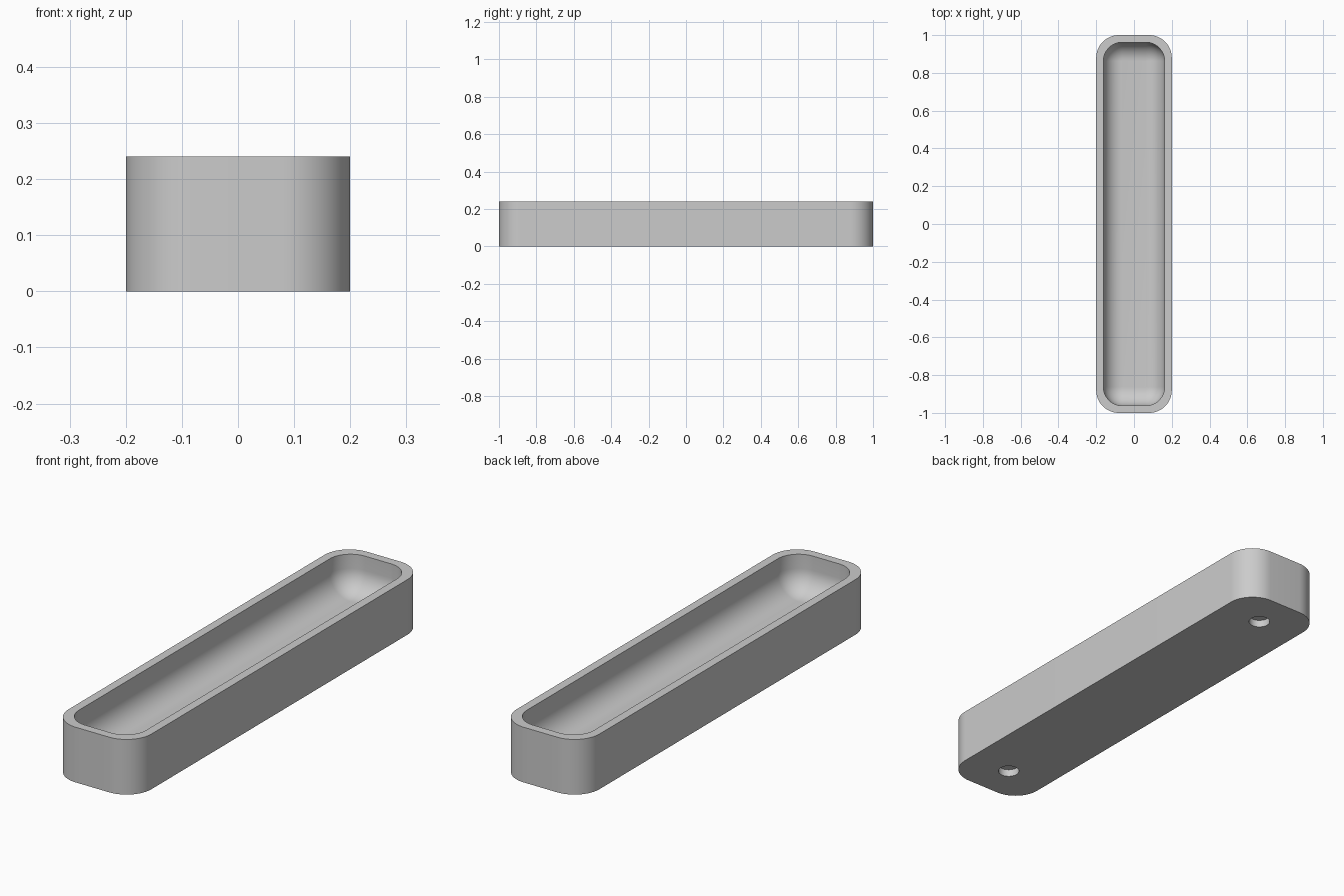
import bpy
import bmesh
from math import sin, cos, pi

cube = bpy.data.objects.get("Cube")
if cube:
    bpy.data.objects.remove(cube, do_unlink=True)

HALF_X, HALF_Y, HEIGHT = 0.2, 1.0, 0.24
WALL, DEPTH = 0.038, 0.16
OUTER_R, INNER_R, FILLET = 0.12, 0.1, 0.098
HOLE_Y, HOLE_R, HOLE_DEPTH = 0.83, 0.044, 0.032
CORNER_STEPS, FILLET_STEPS = 16, 12

grey = bpy.data.materials.new("light grey")
grey.use_nodes = True
grey.diffuse_color = (0.6, 0.6, 0.6, 1)
grey.node_tree.nodes["Principled BSDF"].inputs["Base Color"].default_value = (0.6, 0.6, 0.6, 1)


def ring(bm, inset, radius, z):
    """Rounded rectangle of vertices, inset from the outer footprint."""
    cx, cy = HALF_X - inset - radius, HALF_Y - inset - radius
    verts = []
    for quarter, (sx, sy) in enumerate([(1, 1), (-1, 1), (-1, -1), (1, -1)]):
        for i in range(CORNER_STEPS + 1):
            a = (quarter + i / CORNER_STEPS) * pi / 2
            verts.append(bm.verts.new((sx * cx + radius * cos(a), sy * cy + radius * sin(a), z)))
    return verts


# Tray body: outer wall, flat rim, inner wall and a filleted floor
bm = bmesh.new()
floor_z = HEIGHT - DEPTH
rings = [ring(bm, 0, OUTER_R, 0), ring(bm, 0, OUTER_R, HEIGHT), ring(bm, WALL, INNER_R, HEIGHT)]
for i in range(FILLET_STEPS + 1):
    a = i / FILLET_STEPS * pi / 2
    inset = FILLET * (1 - cos(a))
    rings.append(ring(bm, WALL + inset, INNER_R - inset, floor_z + FILLET * (1 - sin(a))))
for low, high in zip(rings, rings[1:]):
    for i in range(len(low)):
        j = (i + 1) % len(low)
        bm.faces.new((low[i], low[j], high[j], high[i]))
bm.faces.new(rings[0][::-1])
bm.faces.new(rings[-1])
bmesh.ops.recalc_face_normals(bm, faces=bm.faces)
mesh = bpy.data.meshes.new("tray")
bm.to_mesh(mesh)
bm.free()
mesh.materials.append(grey)
tray = bpy.data.objects.new("tray", mesh)
bpy.context.collection.objects.link(tray)

# Blind round holes in the underside
for side in (-1, 1):
    bpy.ops.mesh.primitive_cylinder_add(vertices=48, radius=HOLE_R, depth=2 * HOLE_DEPTH,
                                        location=(0, side * HOLE_Y, 0))
    cutter = bpy.context.object
    cutter.name = "hole_cutter"
    cutter.hide_render = True
    cutter.data.materials.append(grey)
    cut = tray.modifiers.new("hole", "BOOLEAN")
    cut.operation = "DIFFERENCE"
    cut.solver = "EXACT"
    cut.object = cutter
    bpy.context.view_layer.objects.active = tray
    bpy.ops.object.modifier_apply(modifier=cut.name)
    bpy.data.objects.remove(cutter, do_unlink=True)

# Smooth curves, sharp rim and hole edges
bpy.ops.object.select_all(action="DESELECT")
tray.select_set(True)
bpy.context.view_layer.objects.active = tray
bpy.ops.object.shade_smooth_by_angle(angle=pi / 6)
